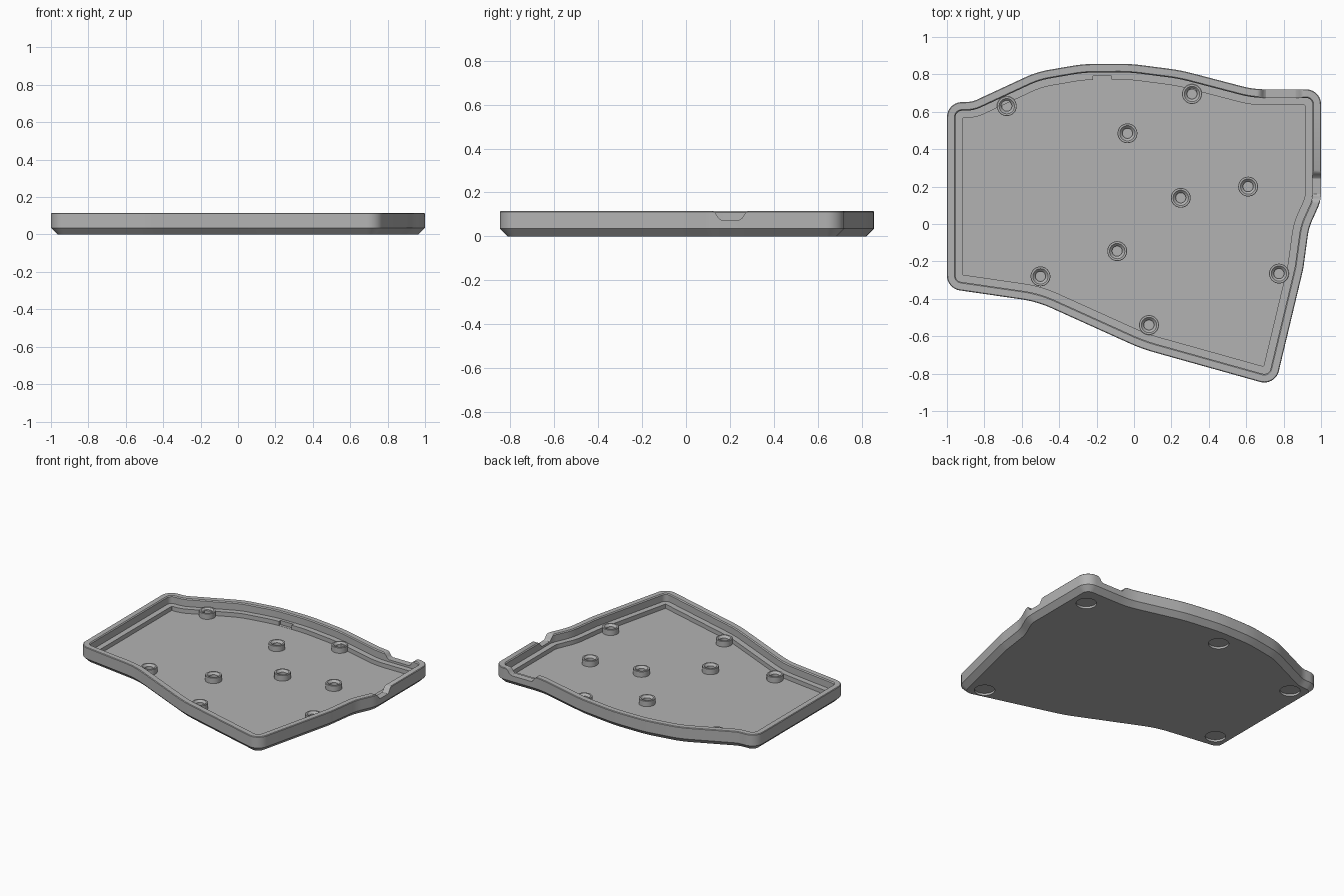
import bpy, bmesh, math
from mathutils import Vector

cube = bpy.data.objects.get("Cube")
if cube:
    bpy.data.objects.remove(cube)

grey = bpy.data.materials.new("mid grey")
grey.use_nodes = True
colour = (0.45, 0.45, 0.45, 1)
grey.diffuse_color = colour
grey.node_tree.nodes["Principled BSDF"].inputs["Base Color"].default_value = colour

FLOOR, RIM = 0.03, 0.115

# Outline corners, counter-clockwise: x, y, fillet radius
OUTLINE = [(-1, -.345, .08), (-.518, -.415, .6), (.04, -.667, 1), (.755, -.867, .08),
           (.905, -.24, .5), (.935, -.02, .3), (1, .125, .2), (1, .72, .08),
           (.64, .72, .5), (.25, .822, 1), (-.02, .857, 1), (-.27, .856, .8),
           (-.52, .813, .5), (-.865, .653, .14), (-1, .65, .08)]


def outline(inset, steps=10):
    """Outline moved inwards by inset, every corner filleted with an arc."""
    points = []
    for i, (x, y, r) in enumerate(OUTLINE):
        p = Vector((x, y))
        before = (p - Vector(OUTLINE[i - 1][:2])).normalized()
        after = (Vector(OUTLINE[(i + 1) % len(OUTLINE)][:2]) - p).normalized()
        n1, n2 = Vector((-before.y, before.x)), Vector((-after.y, after.x))
        p = p + inset * (n1 + n2) / (1 + n1.dot(n2))
        turn = math.atan2(before.cross(after), before.dot(after))
        side = 1 if turn > 0 else -1
        r = max(r - side * inset, 0.004)
        start = p - before * r * math.tan(abs(turn) / 2)
        centre = start + n1 * r * side
        for k in range(steps + 1):
            a = turn * k / steps
            v = start - centre
            points.append(centre + Vector((v.x * math.cos(a) - v.y * math.sin(a),
                                           v.x * math.sin(a) + v.y * math.cos(a))))
    return points


def make_object(name, bm):
    bmesh.ops.recalc_face_normals(bm, faces=bm.faces)
    mesh = bpy.data.meshes.new(name)
    bm.to_mesh(mesh)
    bm.free()
    mesh.materials.append(grey)
    obj = bpy.data.objects.new(name, mesh)
    bpy.context.collection.objects.link(obj)
    return obj


def skin(name, loops, cap_start=True):
    """Bridge matching loops of 3D points and cap the ends."""
    bm = bmesh.new()
    rings = [[bm.verts.new(p) for p in loop] for loop in loops]
    n = len(rings[0])
    for a, b in zip(rings, rings[1:]):
        for i in range(n):
            j = (i + 1) % n
            bm.faces.new((a[i], a[j], b[j], b[i]))
    if cap_start:
        bm.faces.new(rings[0][::-1])
    bm.faces.new(rings[-1])
    return make_object(name, bm)


def circle(x, y, r, z, n=32):
    return [(x + r * math.cos(math.tau * i / n), y + r * math.sin(math.tau * i / n), z)
            for i in range(n)]


def smooth(obj):
    bpy.ops.object.select_all(action='DESELECT')
    obj.select_set(True)
    bpy.context.view_layer.objects.active = obj
    bpy.ops.object.shade_smooth_by_angle(angle=math.radians(30))


def cut(target, cutter):
    cutter.hide_render = True
    mod = target.modifiers.new("cut", 'BOOLEAN')
    mod.operation, mod.solver, mod.object = 'DIFFERENCE', 'EXACT', cutter
    bpy.context.view_layer.objects.active = target
    bpy.ops.object.modifier_apply(modifier=mod.name)
    bpy.data.objects.remove(cutter)


def notch_profile(a, b):
    """Rim notch section with eased shoulders, as (along, height)."""
    half = [(0, .15), (0, RIM + .001), (.014, .11), (.024, .099), (.034, .083), (.046, .075)]
    return [(a + s, z) for s, z in half] + [(b - s, z) for s, z in reversed(half)]


# Tray: chamfered base, wall, rim, inner ledge and floor
section = [(.035, 0), (0, .035), (0, .111), (.004, RIM), (.04, RIM), (.046, .108),
           (.046, .06), (.085, .06), (.085, FLOOR)]
tray = skin("tray", [[(p.x, p.y, z) for p in outline(d)] for d, z in section])

# Side and back cable notches
cut(tray, skin("side_notch", [[(x, s, z) for s, z in notch_profile(.115, .29)]
                              for x in (.92, 1.1)]))
cut(tray, skin("back_notch", [[(s, y, z) for s, z in notch_profile(.66, .91)]
                              for y in (.655, .8)]))

# Small clearance slot in the back ledge
slot = [(-.22, .74), (-.12, .74), (-.12, .79), (-.22, .79)]
cut(tray, skin("ledge_slot", [[(x, y, z) for x, y in slot] for z in (FLOOR + .001, .09)]))

# Round foot recesses underneath
for x, y in [(.86, .55), (-.12, .7), (-.86, .53), (-.87, -.225), (.645, -.72)]:
    cut(tray, skin("foot_recess", [circle(x, y, .066, z) for z in (-.05, .015)]))
smooth(tray)

# Screw bosses with countersunk blind holes
boss_section = [(.053, FLOOR - .002), (.053, .068), (.051, .07), (.041, .07),
                (.027, .056), (.027, FLOOR + .001)]
for x, y in [(-.68, .63), (.31, .695), (-.035, .485), (.25, .14), (.61, .2),
             (-.09, -.145), (-.5, -.28), (.775, -.265), (.08, -.54)]:
    boss = skin("screw_boss", [circle(x, y, r, z) for r, z in boss_section])
    smooth(boss)
